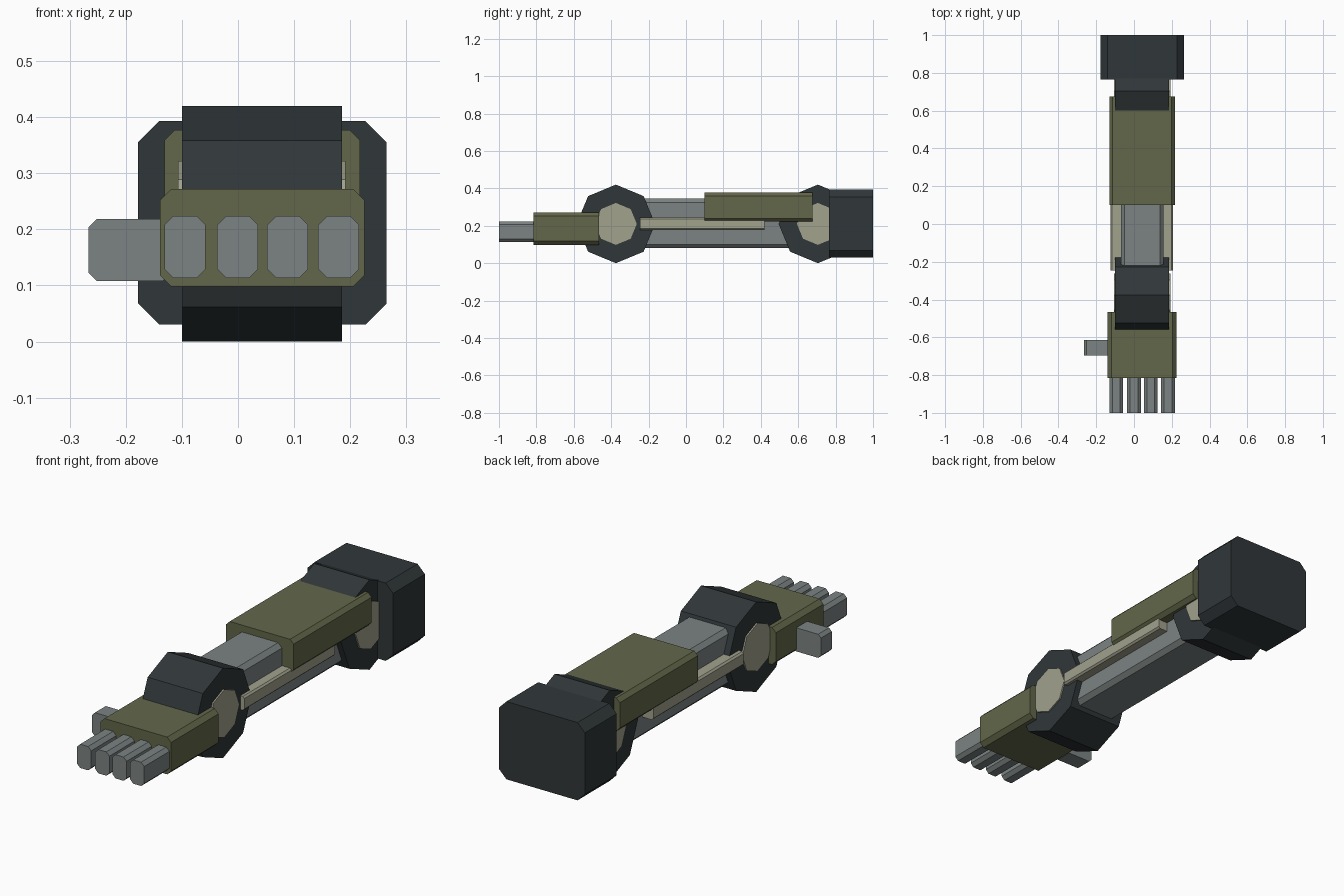
import bpy
from math import sin, cos, pi

if "Cube" in bpy.data.objects:
    bpy.data.objects.remove(bpy.data.objects["Cube"])


def material(name, rgb):
    m = bpy.data.materials.new(name)
    m.diffuse_color = (*rgb, 1)
    m.use_nodes = True
    m.node_tree.nodes["Principled BSDF"].inputs["Base Color"].default_value = m.diffuse_color
    return m


DARK = material("dark_metal", (0.030, 0.038, 0.041))
OLIVE = material("olive_armour", (0.125, 0.135, 0.068))
GREY = material("grey_metal", (0.20, 0.23, 0.225))
BEIGE = material("beige_trim", (0.36, 0.36, 0.27))


def prism(name, loop_a, loop_b, mat):
    """Closed solid between two matching loops of points."""
    n = len(loop_a)
    faces = [tuple(range(n)), tuple(range(2 * n - 1, n - 1, -1))]
    faces += [(i, n + i, n + (i + 1) % n, (i + 1) % n) for i in range(n)]
    me = bpy.data.meshes.new(name)
    me.from_pydata(loop_a + loop_b, [], [f[::-1] for f in faces])
    me.materials.append(mat)
    ob = bpy.data.objects.new(name, me)
    bpy.context.collection.objects.link(ob)
    return ob


def chamfer_bar(name, x, y, z, c, mat):
    """Box running along y whose four long edges are chamfered by c."""
    (x0, x1), (z0, z1) = x, z
    section = [(x0 + c, z0), (x1 - c, z0), (x1, z0 + c), (x1, z1 - c),
               (x1 - c, z1), (x0 + c, z1), (x0, z1 - c), (x0, z0 + c)]
    return prism(name, *[[(px, py, pz) for px, pz in section] for py in y], mat)


def octagon_disc(name, x, y, z, r, mat):
    """Eight-sided cylinder with its axis along x, corner pointing up."""
    ring = [(y + r * cos(i * pi / 4), z + r * sin(i * pi / 4)) for i in range(8)]
    return prism(name, *[[(px, py, pz) for py, pz in ring] for px in x], mat)


# Shoulder block
chamfer_bar("shoulder_block", (-0.178, 0.265), (0.765, 1.0), (0.03, 0.393), 0.038, DARK)

# Joints with pale hub caps
for label, y in (("wrist", -0.375), ("shoulder", 0.705)):
    octagon_disc(label + "_joint", (-0.10, 0.185), y, 0.21, 0.21, DARK)
    octagon_disc(label + "_hub", (-0.107, 0.192), y, 0.21, 0.112, BEIGE)

# Arm core, side rails and armour
chamfer_bar("arm_core", (-0.07, 0.157), (-0.375, 0.705), (0.08, 0.345), 0.02, GREY)
chamfer_bar("side_rail", (-0.125, 0.206), (-0.247, 0.42), (0.178, 0.243), 0.008, BEIGE)
chamfer_bar("arm_armour", (-0.131, 0.217), (0.10, 0.675), (0.222, 0.377), 0.018, OLIVE)

# Hand
chamfer_bar("hand", (-0.139, 0.225), (-0.815, -0.465), (0.098, 0.272), 0.02, OLIVE)
for i, x in enumerate((-0.131, -0.037, 0.052, 0.143)):
    chamfer_bar(f"finger_{i + 1}", (x, x + 0.073), (-1.0, -0.80), (0.113, 0.224), 0.016, GREY)
chamfer_bar("thumb", (-0.266, -0.12), (-0.695, -0.615), (0.108, 0.218), 0.014, GREY)
